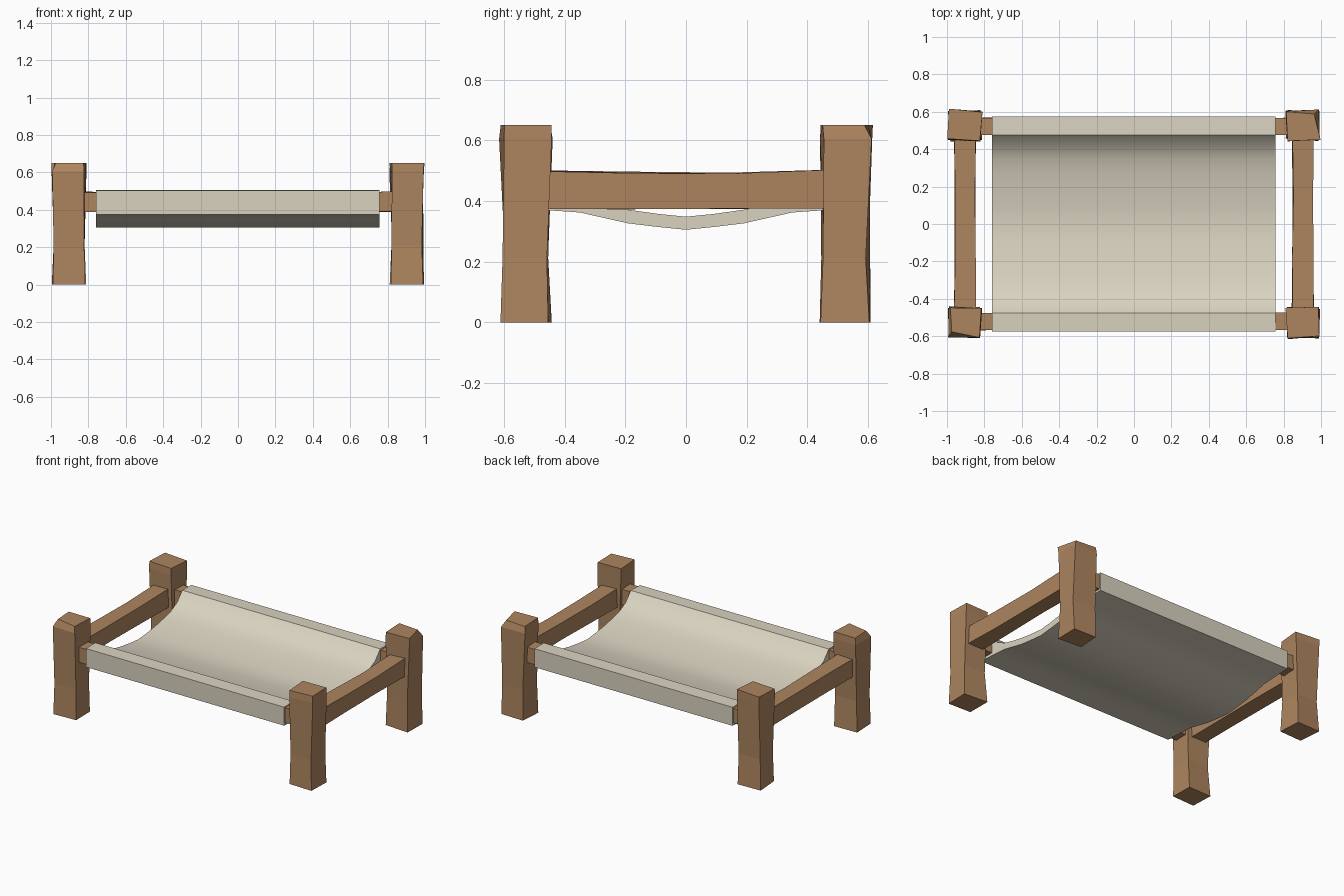
import bpy, bmesh, math, random

if "Cube" in bpy.data.objects:
    bpy.data.objects.remove(bpy.data.objects["Cube"])
random.seed(4)

def material(name, col):
    m = bpy.data.materials.new(name)
    m.diffuse_color = (*col, 1)
    m.use_nodes = True
    m.node_tree.nodes["Principled BSDF"].inputs["Base Color"].default_value = m.diffuse_color
    return m

wood = material("warm wood", (0.42, 0.235, 0.115))
cream = material("cream canvas", (0.70, 0.65, 0.53))

def loft(name, rings, mat):
    """Skin a row of equal-length closed rings and cap both ends."""
    bm = bmesh.new()
    rows = [[bm.verts.new(p) for p in r] for r in rings]
    for a, b in zip(rows, rows[1:]):
        for i in range(len(a)):
            j = (i + 1) % len(a)
            bm.faces.new((a[i], a[j], b[j], b[i]))
    bm.faces.new(rows[0][::-1])
    bm.faces.new(rows[-1])
    bmesh.ops.recalc_face_normals(bm, faces=bm.faces)
    me = bpy.data.meshes.new(name)
    bm.to_mesh(me)
    bm.free()
    me.materials.append(mat)
    ob = bpy.data.objects.new(name, me)
    bpy.context.collection.objects.link(ob)
    return ob

# Hewn corner posts: slightly twisted, waisted, one worn top corner
def post(name, sx, sy, twist, worn):
    rings = []
    for z, s in ((0, 0.97), (0.21, 0.91), (0.605, 1.0), (0.65, 0.98)):
        ring = []
        for i, (u, v) in enumerate(((-1, -1), (1, -1), (1, 1), (-1, 1))):
            x, y = u * 0.088 * s, v * 0.081 * s
            if worn and z == 0.65 and u == sx and v == sy:
                x, y = x * 0.75, y * 0.7
            a = twist * (1 if z > 0.3 else -0.7)
            px = x * math.cos(a) - y * math.sin(a)
            py = x * math.sin(a) + y * math.cos(a)
            j = random.uniform(-0.005, 0.005)
            ring.append((sx * 0.904 + px + j, sy * 0.527 + py - j, z))
        rings.append(ring)
    loft(name, rings, wood)

post("front_left_post", -1, -1, -0.05, True)
post("front_right_post", 1, -1, 0.05, False)
post("back_left_post", -1, 1, -0.06, False)
post("back_right_post", 1, 1, 0.06, True)

# Rails between the posts, a little thinner at mid span
def rail(name, axis, side, offset, half, w, z0, z1):
    rings = []
    for t, s, d in ((-1, 1, 0), (-0.4, 0.95, -0.003), (0.3, 0.93, -0.005), (1, 1, 0)):
        ring = []
        for u, z in ((-1, z0), (1, z0), (1, z1), (-1, z1)):
            zm = (z0 + z1) / 2
            c = side * offset + u * w / 2 * s + random.uniform(-0.003, 0.003)
            h = zm + (z - zm) * s + d + random.uniform(-0.003, 0.003)
            ring.append((t * half, c, h) if axis == "x" else (c, t * half, h))
        rings.append(ring)
    loft(name, rings, wood)

rail("left_side_rail", "y", -1, 0.903, 0.47, 0.115, 0.375, 0.50)
rail("right_side_rail", "y", 1, 0.903, 0.47, 0.115, 0.375, 0.50)
rail("front_rail", "x", -1, 0.520, 0.84, 0.092, 0.39, 0.495)
rail("back_rail", "x", 1, 0.520, 0.84, 0.092, 0.39, 0.495)

# Sagging canvas sheet wrapped round the front and back rails
top = [(0.576, 0.375), (0.576, 0.503), (0.475, 0.505), (0.42, 0.442), (0.35, 0.407),
       (0.27, 0.387), (0.19, 0.371), (0.09, 0.357)]
low = [(0.45, 0.369), (0.35, 0.362), (0.27, 0.344), (0.19, 0.326), (0.09, 0.314)]
prof = (top + [(0, 0.348)] + [(-y, z) for y, z in top[::-1]]
        + [(-y, z) for y, z in low] + [(0, 0.305)] + low[::-1])
canvas = loft("canvas_sheet", [[(x, y, z) for y, z in prof] for x in (-0.76, 0.756)], cream)
bpy.context.view_layer.objects.active = canvas
canvas.select_set(True)
bpy.ops.object.shade_smooth_by_angle(angle=math.radians(35))
